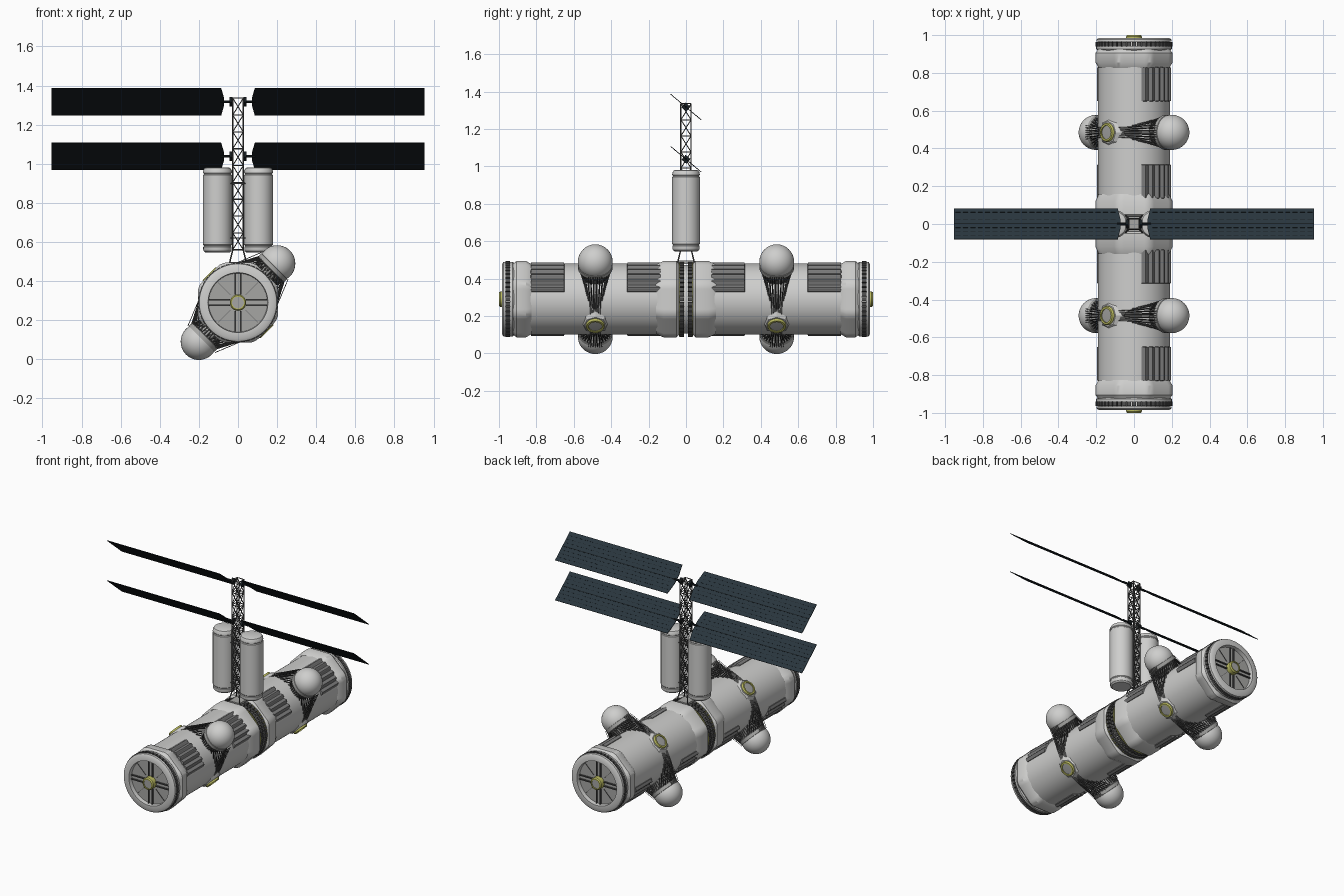
import bpy, bmesh, math
from mathutils import Matrix, Vector

if "Cube" in bpy.data.objects:
    bpy.data.objects.remove(bpy.data.objects["Cube"])

def material(name, c):
    m = bpy.data.materials.new(name)
    m.diffuse_color = (*c, 1)
    m.use_nodes = True
    m.node_tree.nodes["Principled BSDF"].inputs["Base Color"].default_value = m.diffuse_color
    return m

WHITE = material("hull_white", (0.62, 0.62, 0.61))
GREY = material("mid_grey", (0.38, 0.38, 0.37))
PANEL = material("radiator_grey", (0.2, 0.2, 0.2))
DARK = material("dark_grey", (0.08, 0.08, 0.08))
YELLOW = material("yellow_trim", (0.5, 0.5, 0.12))
SOLAR = material("solar_blue", (0.022, 0.036, 0.047))
BLACK = material("solar_black", (0.009, 0.013, 0.016))

CZ = 0.29                                  # hull axis height
HULL = Matrix.Translation((0, 0, CZ)) @ Matrix.Rotation(-math.pi / 2, 4, 'X')
BACK = Matrix.Translation((0, 0, CZ)) @ Matrix.Rotation(math.pi / 2, 4, 'X')

def radial(deg, y):
    """Frame whose z points out of the hull at an angle, local y along the hull."""
    a = math.radians(deg)
    d = Vector((math.cos(a), 0, math.sin(a)))
    t = Vector((math.sin(a), 0, -math.cos(a)))
    m = Matrix((t, (0, 1, 0), d)).transposed().to_4x4()
    return Matrix.Translation((0, y, CZ)) @ m

def finish(bm, name, mats, smooth=True):
    bmesh.ops.recalc_face_normals(bm, faces=bm.faces)
    me = bpy.data.meshes.new(name)
    bm.to_mesh(me)
    bm.free()
    ob = bpy.data.objects.new(name, me)
    bpy.context.collection.objects.link(ob)
    for m in mats if isinstance(mats, list) else [mats]:
        me.materials.append(m)
    if smooth:
        bpy.ops.object.select_all(action='DESELECT')
        ob.select_set(True)
        bpy.context.view_layer.objects.active = ob
        bpy.ops.object.shade_smooth_by_angle(angle=math.radians(32))
    return ob

def lathe(name, profile, mat, frame, n=64, shape=None):
    """Revolve (radius, height) points round local z; shape scales radius by angle."""
    bm = bmesh.new()
    rings = []
    for r, h in profile:
        if r == 0:
            rings.append([bm.verts.new(frame @ Vector((0, 0, h)))] * n)
            continue
        ring = []
        for i in range(n):
            a = 2 * math.pi * i / n
            k = r * (shape(a) if shape else 1)
            ring.append(bm.verts.new(frame @ Vector((k * math.cos(a), k * math.sin(a), h))))
        rings.append(ring)
    for p, q in zip(rings, rings[1:]):
        for i in range(n):
            j = (i + 1) % n
            vs = list(dict.fromkeys((p[i], p[j], q[j], q[i])))
            if len(vs) > 2:
                bm.faces.new(vs)
    return finish(bm, name, mat)

def box(bm, frame, centre, size):
    m = frame @ Matrix.Translation(centre) @ Matrix.Diagonal((*size, 1))
    bmesh.ops.create_cube(bm, size=1, matrix=m)

def rod(bm, a, b, r, n=5):
    a, b = Vector(a), Vector(b)
    d = b - a
    m = Matrix.Translation((a + b) / 2) @ d.to_track_quat('Z', 'Y').to_matrix().to_4x4()
    bmesh.ops.create_cone(bm, cap_ends=True, segments=n, radius1=r, radius2=r, depth=d.length, matrix=m)

def octagon(a):
    q = (a + math.pi / 8) % (math.pi / 4) - math.pi / 8
    return min(1 / math.cos(q), 1.055)

# Main hull with recessed ends and ring grooves
half = [(0, .955), (.15, .955), (.153, .985), (.185, .985), (.198, .977), (.2, .965), (.188, .965),
        (.188, .94), (.2, .94), (.2, .927), (.19, .915), (.19, .04), (.183, .04)]
lathe("hull", half + [(r, -h) for r, h in reversed(half)], WHITE, HULL, 96)

# Collars, segmented rings and end hatches
for s, frame in ((1, HULL), (-1, BACK)):
    for name, hs in (("end_collar", (.825, .855, .905, .93)), ("middle_collar", (.035, .05, .12, .16))):
        lathe(name, [(.186, hs[0]), (.204, hs[1]), (.204, hs[2]), (.186, hs[3])], WHITE, frame, 96, octagon)
    for h in (.952, .022):
        bm = bmesh.new()
        for i in range(48):
            f = frame @ Matrix.Rotation(2 * math.pi * i / 48, 4, 'Z')
            box(bm, f, (.192, 0, h), (.022, .02, .024))
        finish(bm, "segmented_ring", DARK, False)
    lathe("trim_band", [(.18, .033), (.2, .033), (.2, .038), (.18, .038)], YELLOW, frame)
    lathe("end_disc", [(0, .959), (.149, .959), (.149, .953)], GREY, frame)
    bm = bmesh.new()
    for k in range(4):
        f = frame @ Matrix.Rotation(k * math.pi / 2, 4, 'Z')
        for o in (-.014, .014):
            box(bm, f, (.095, o, .963), (.106, .007, .012))
        box(bm, f @ Matrix.Rotation(math.pi / 4, 4, 'Z'), (.1, 0, .96), (.09, .002, .005))
    finish(bm, "end_cross", DARK, False)
    lathe("end_hatch_ring", [(.03, .955), (.03, 1), (.036, 1), (.042, .992), (.042, .955)], YELLOW, frame, 32)
    lathe("end_hatch", [(0, .993), (.031, .993), (.031, .955)], GREY, frame, 32)

# Corrugated radiators, on the two opposite diagonals
def radiator(base, y0, y1):
    bm = bmesh.new()
    steps, rows = 48, []
    for i in range(steps + 1):
        a = math.radians(base - 33 + 66 * i / steps)
        r = .200 + .006 * math.cos(2 * math.pi * 6 * i / steps + math.pi)
        rows.append([bm.verts.new((k * math.cos(a), y, CZ + k * math.sin(a)))
                     for k, y in ((.183, y0), (r, y0 + .004), (r, y1 - .004), (.183, y1))])
    for p, q in zip(rows, rows[1:]):
        for j in range(3):
            bm.faces.new((p[j], p[j + 1], q[j + 1], q[j]))
    bm.faces.new(rows[0])
    bm.faces.new(rows[-1])
    finish(bm, "radiator", PANEL)

for base in (45, 225):
    for c in (-.74, -.225, .225, .74):
        radiator(base, c - .092, c + .092)

# Spherical pods with neck, ribs and fan of struts
for base in (45, 225):
    for y in (-.485, .485):
        f = radial(base, y)
        bm = bmesh.new()
        bmesh.ops.create_uvsphere(bm, u_segments=40, v_segments=24, radius=.093,
                                  matrix=f @ Matrix.Translation((0, 0, .283)))
        finish(bm, "pod_sphere", WHITE)
        lathe("pod_neck", [(.06, .15), (.065, .19), (.083, .235), (.093, .24), (.093, .262), (.08, .27)],
              GREY, f, 40)
        ribs, cables = bmesh.new(), bmesh.new()
        for i in range(32):
            p = 2 * math.pi * (i + .5) / 32
            c, s = math.cos(p), math.sin(p)
            a = math.radians(62 * c)
            rod(ribs, f @ Vector((.089 * c, .089 * s, .245)),
                f @ Vector((.192 * math.sin(a), .055 * s, .192 * math.cos(a))), .0038)
            rod(ribs, f @ Vector((.085 * c, .085 * s, .238)), f @ Vector((.067 * c, .067 * s, .18)), .0035)
        for sx in (-1, 1):
            for k in range(-3, 4):
                a = math.radians(82)
                rod(cables, f @ Vector((sx * .097, k * .012, .265)),
                    f @ Vector((sx * .196 * math.sin(a), k * .008, .196 * math.cos(a))), .0018, 4)
        finish(ribs, "pod_struts", DARK, False)
        finish(cables, "pod_cables", DARK, False)

# Round side hatches on the other diagonals
for base in (-45, 135):
    for y in (-.485, .485):
        f = radial(base, y)
        lathe("hatch_base", [(.092, .162), (.06, .197), (0, .197)], WHITE, f, 8)
        lathe("hatch_ring", [(.036, .19), (.036, .21), (.046, .21), (.05, .204), (.05, .19)], YELLOW, f, 32)
        lathe("hatch_cover", [(.037, .19), (.037, .203), (0, .205)], GREY, f, 32)

# Twin tanks beside the mast
tank = [(0, .545), (.06, .545), (.07, .553), (.073, .563), (.073, .575), (.07, .578), (.07, .582), (.074, .586),
        (.074, .942), (.07, .946), (.07, .95), (.074, .954), (.073, .965), (.066, .978), (.055, .982), (0, .982)]
for sx in (-1, 1):
    lathe("tank", tank, WHITE, Matrix.Translation((sx * .105, 0, 0)), 48)

# Lattice mast with splayed feet and tank brackets
bm = bmesh.new()
W, Z0, Z1, BAYS = .027, .56, 1.335, 9
corners = [(-W, -W), (W, -W), (W, W), (-W, W)]
for i, (x, y) in enumerate(corners):
    u, v = corners[(i + 1) % 4]
    rod(bm, (x, y, Z0), (x, y, Z1), .004)
    rod(bm, (x, y, Z0), (x * 1.85, y * 1.85, .465), .004)
    for k in range(BAYS + 1):
        z = Z0 + (Z1 - Z0) * k / BAYS
        zt = z + (Z1 - Z0) / BAYS
        rod(bm, (x, y, z), (u, v, z), .003)
        if k < BAYS:
            rod(bm, (x, y, z), (u, v, zt), .0027)
            rod(bm, (u, v, z), (x, y, zt), .0027)
for z in (.62, .9):
    for y in (-W, W):
        rod(bm, (-.06, y, z), (.06, y, z), .004)
finish(bm, "mast_truss", DARK, False)
bm = bmesh.new()
box(bm, Matrix(), (0, 0, .487), (.08, .08, .02))
finish(bm, "mast_base", GREY, False)

# Solar wings: tilted plates with cell lines, hubs and axles
for zc in (1.038, 1.317):
    tilt = Matrix.Translation((0, 0, zc)) @ Matrix.Rotation(math.radians(-40), 4, 'X')
    for sx in (-1, 1):
        bm = bmesh.new()
        w = .107
        outline = [(.086, -w), (.953, -w), (.953, w), (.086, w), (.072, .3 * w), (.072, -.3 * w)]
        lo, hi = ([bm.verts.new(tilt @ Vector((sx * x, y, h))) for x, y in outline] for h in (-.002, .002))
        bm.faces.new(lo)
        top = bm.faces.new(hi)
        for i in range(6):
            j = (i + 1) % 6
            bm.faces.new((lo[i], lo[j], hi[j], hi[i]))
        for fc in bm.faces:
            fc.material_index = 0 if fc is top else 1
        finish(bm, "solar_wing", [SOLAR, BLACK], False)
        bm = bmesh.new()
        box(bm, tilt, (sx * .515, 0, .002), (.87, .005, .003))
        for y in (-.08, -.053, -.027, .027, .053, .08):
            for k in range(22):
                box(bm, tilt, (sx * (.112 + k * .039), y, .002), (.026, .0018, .002))
        finish(bm, "solar_cell_lines", BLACK, False)
        bm = bmesh.new()
        box(bm, tilt, (sx * .036, 0, 0), (.016, .034, .034))
        rod(bm, tilt @ Vector((sx * .03, 0, 0)), tilt @ Vector((sx * .09, 0, 0)), .007, 10)
        finish(bm, "wing_hub", BLACK, False)
